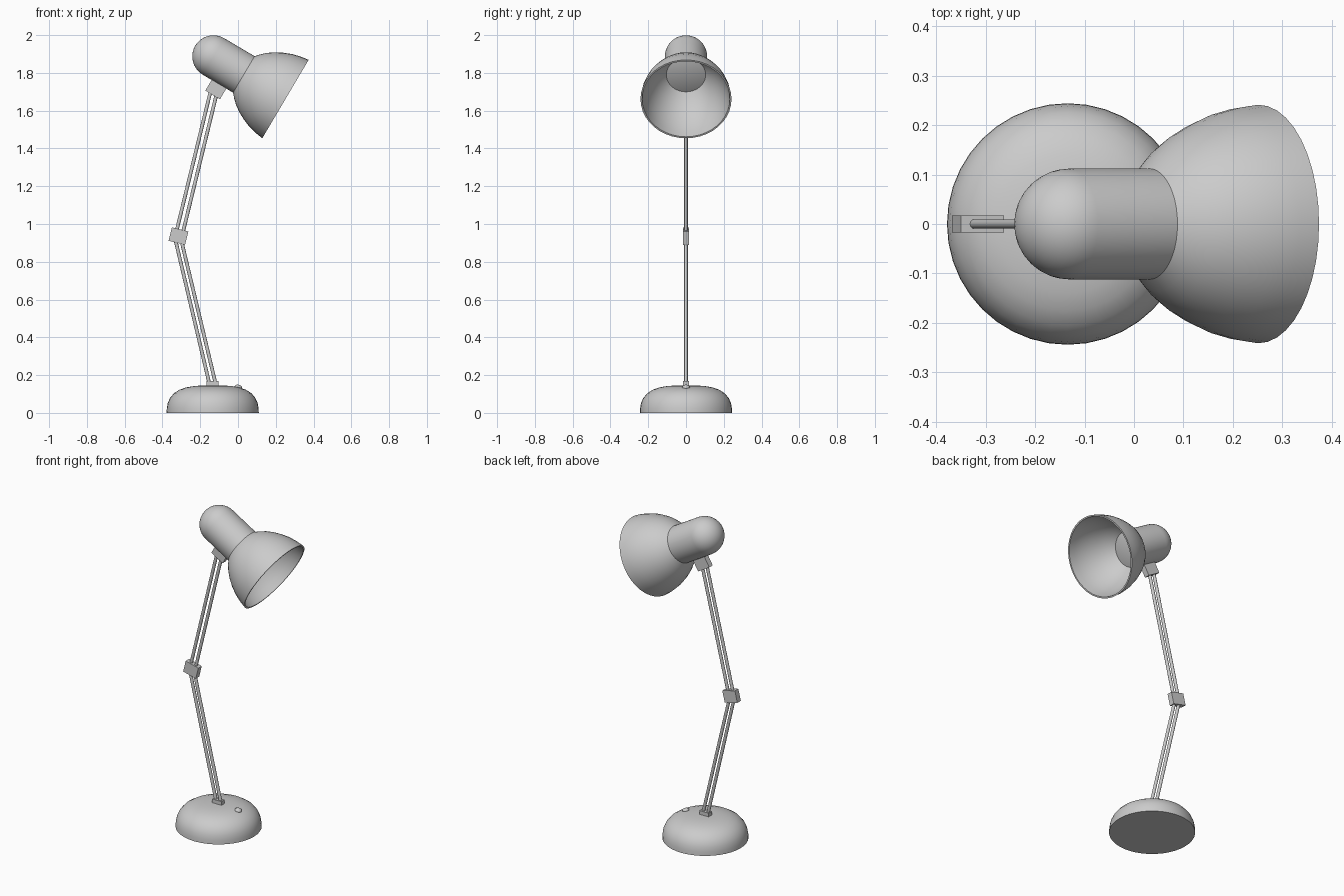
import bpy, math
from mathutils import Vector, Matrix

if "Cube" in bpy.data.objects:
    bpy.data.objects.remove(bpy.data.objects["Cube"])

BASE_X = -0.134
TILT = math.radians(30.6)          # downward pitch of the lamp head
HEAD = Vector((-0.13, 0, 1.887))   # centre of the rounded rear end


def finish(obj, smooth=True):
    bpy.ops.object.select_all(action='DESELECT')
    obj.select_set(True)
    bpy.context.view_layer.objects.active = obj
    if smooth:
        bpy.ops.object.shade_smooth_by_angle(angle=math.radians(40))
    return obj


def lathe(name, profile, matrix, closed=False, n=40):
    """Revolve (radius, height) points about local z; radius 0 makes a pole."""
    verts, rings, faces = [], [], []
    for r, h in profile:
        count = 1 if r == 0 else n
        rings.append([len(verts) + i % count for i in range(n)])
        for i in range(count):
            a = 2 * math.pi * i / n
            verts.append(matrix @ Vector((r * math.cos(a), r * math.sin(a), h)))
    pairs = list(zip(rings, rings[1:])) + ([(rings[-1], rings[0])] if closed else [])
    for lo, hi in pairs:
        for i in range(n):
            j = (i + 1) % n
            faces.append(list(dict.fromkeys((lo[i], lo[j], hi[j], hi[i]))))
    mesh = bpy.data.meshes.new(name)
    mesh.from_pydata(verts, [], faces)
    obj = bpy.data.objects.new(name, mesh)
    bpy.context.collection.objects.link(obj)
    return finish(obj)


def block(name, centre, size, pitch=0):
    bpy.ops.mesh.primitive_cube_add(size=1, location=centre, rotation=(0, pitch, 0))
    obj = bpy.context.object
    obj.name = name
    obj.scale = size
    return obj


def rod(name, a, b, radius=0.0095):
    a, b = Vector((a[0], 0, a[1])), Vector((b[0], 0, b[1]))
    d = b - a
    bpy.ops.mesh.primitive_cylinder_add(vertices=16, radius=radius, depth=d.length,
                                        location=(a + b) / 2)
    obj = bpy.context.object
    obj.name = name
    obj.rotation_euler = d.to_track_quat('Z', 'Y').to_euler()
    return finish(obj)


# Domed base with flat underside
lathe("base", [(0, 0), (0.244, 0), (0.243, 0.024), (0.238, 0.052), (0.226, 0.079),
               (0.205, 0.104), (0.175, 0.123), (0.14, 0.135), (0.1, 0.142),
               (0.06, 0.145), (0, 0.145)], Matrix.Translation((BASE_X, 0, 0)))

# Push switch on the base
bpy.ops.mesh.primitive_uv_sphere_add(segments=20, ring_count=12, radius=1,
                                     location=(0.002, 0, 0.136),
                                     rotation=(0, math.radians(14), 0))
switch = bpy.context.object
switch.name = "switch_button"
switch.scale = (0.02, 0.02, 0.013)
finish(switch)

# Hinge blocks
block("base_hinge", (-0.135, 0, 0.15), (0.064, 0.032, 0.036))
block("elbow_hinge", (-0.315, 0, 0.936), (0.09, 0.034, 0.073), math.radians(14))

# Paired arm rods
for side, dx, drop in (("left", -0.0165, 0.0), ("right", 0.0165, -0.01)):
    rod("lower_arm_" + side, (-0.134 + dx, 0.15), (-0.317 + dx, 0.925 + drop))
    rod("upper_arm_" + side, (-0.313 + dx, 0.945 + drop), (-0.122 + dx, 1.73 + drop))

# Head frame: local z runs along the head axis toward the opening
axis_rot = Matrix.Rotation(math.pi / 2 + TILT, 4, 'Y')
head_mx = Matrix.Translation(HEAD) @ axis_rot

# Bracket joining the arms to the head
block("head_hinge", head_mx @ Vector((0.135, 0, 0.1)), (0.09, 0.034, 0.085), TILT)

# Lamp holder: capsule rear, flat front disc
R = 0.112
dome = [(R * math.sin(a), -R * math.cos(a))
        for a in (math.pi / 2 * i / 10 for i in range(11))]
dome[0] = (0, -R)
lathe("lamp_holder", dome + [(R, 0.189), (0.106, 0.192), (0, 0.192)], head_mx)

# Bell shade with wall thickness
outer = [(0.112, 0.187), (0.136, 0.208), (0.161, 0.235), (0.184, 0.268),
         (0.205, 0.308), (0.223, 0.352), (0.235, 0.4), (0.241, 0.443)]
inner = [(r - 0.009, h + 0.004 * (0.443 - h) / 0.256) for r, h in reversed(outer)]
lathe("shade", outer + inner, head_mx, closed=True)
